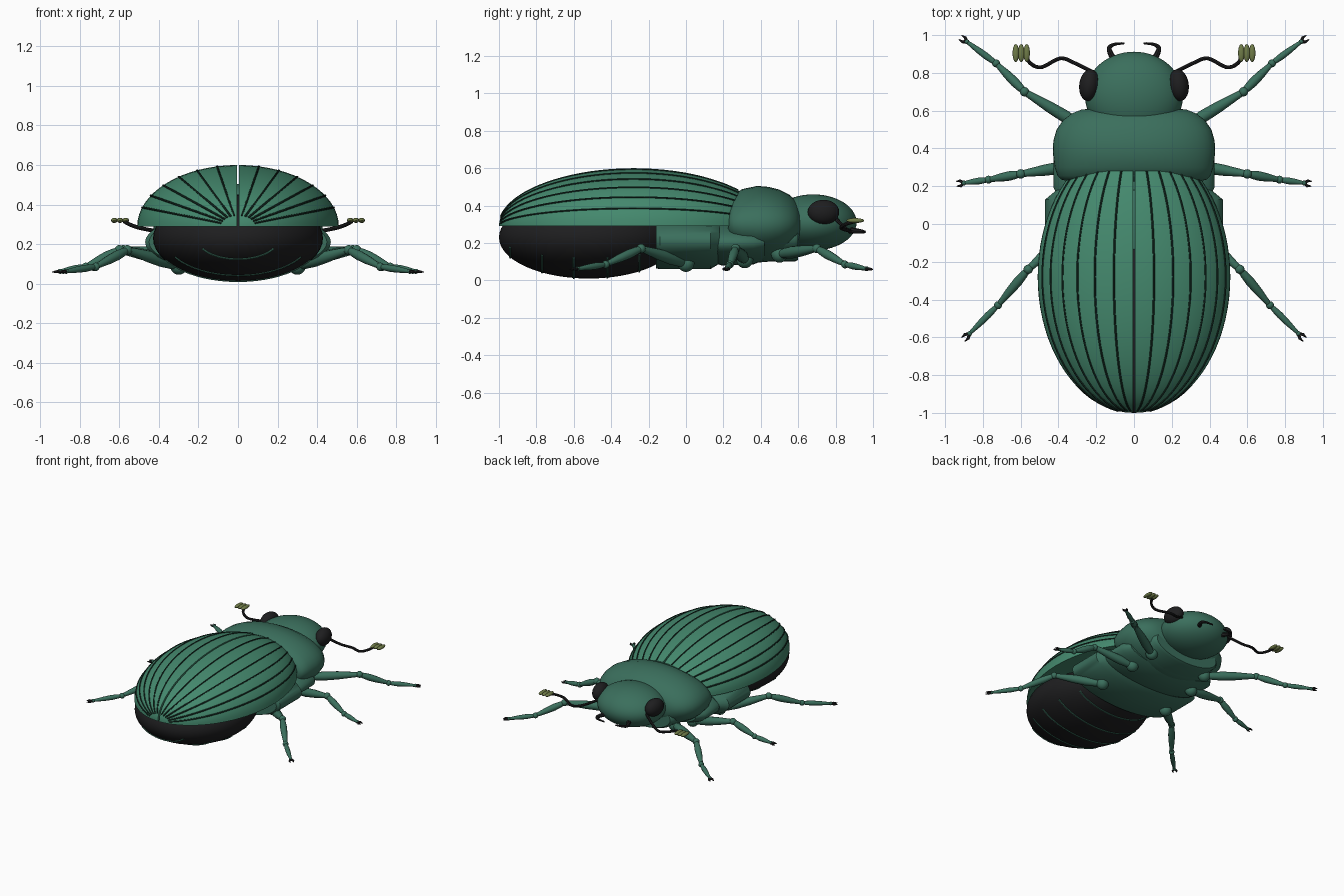
import bpy, bmesh, math
from mathutils import Vector, Matrix

if "Cube" in bpy.data.objects:
    bpy.data.objects.remove(bpy.data.objects["Cube"])


def material(name, rgb):
    m = bpy.data.materials.new(name)
    m.diffuse_color = (*rgb, 1)
    m.use_nodes = True
    m.node_tree.nodes["Principled BSDF"].inputs["Base Color"].default_value = m.diffuse_color
    return m


SHELL = material("shell green", (0.058, 0.25, 0.155))
BODY = material("body green", (0.043, 0.158, 0.108))
GROOVE = material("groove dark green", (0.009, 0.03, 0.02))
BLACK = material("black", (0.013, 0.013, 0.014))
OLIVE = material("olive", (0.16, 0.2, 0.065))


def finish(name, bm, mat, mirror=False, angle=35):
    bmesh.ops.recalc_face_normals(bm, faces=bm.faces)
    me = bpy.data.meshes.new(name)
    bm.to_mesh(me)
    bm.free()
    me.materials.append(mat)
    ob = bpy.data.objects.new(name, me)
    bpy.context.collection.objects.link(ob)
    bpy.ops.object.select_all(action='DESELECT')
    ob.select_set(True)
    bpy.context.view_layer.objects.active = ob
    bpy.ops.object.shade_smooth_by_angle(angle=math.radians(angle))
    if mirror:
        ob.modifiers.new("Mirror", 'MIRROR').use_mirror_merge = False
    return ob


def skin(bm, rings):
    """Bridge rings of points and cap both ends."""
    loops = [[bm.verts.new(p) for p in r] for r in rings]
    n = len(loops[0])
    for a, b in zip(loops, loops[1:]):
        for i in range(n):
            j = (i + 1) % n
            bm.faces.new((a[i], a[j], b[j], b[i]))
    bm.faces.new(loops[0])
    bm.faces.new(loops[-1])


def add_tube(bm, pts, radii, n=8):
    pts = [Vector(p) for p in pts]
    rings = []
    for i, p in enumerate(pts):
        t = (pts[min(i + 1, len(pts) - 1)] - pts[max(i - 1, 0)]).normalized()
        u = t.cross(Vector((0, 0, 1)))
        u = u.normalized() if u.length > 1e-4 else Vector((1, 0, 0))
        v = u.cross(t)
        rings.append([p + radii[i] * (math.cos(a) * u + math.sin(a) * v)
                      for a in (2 * math.pi * k / n for k in range(n))])
    skin(bm, rings)


def add_ball(bm, loc, scale, rot=None, seg=24, rows=14):
    m = Matrix.Translation(loc) @ (rot or Matrix()) @ Matrix.Diagonal((*scale, 1))
    bmesh.ops.create_uvsphere(bm, u_segments=seg, v_segments=rows, radius=1, matrix=m)


def body_section(name, sections, n=48):
    """Elliptical rings along y: (y, half width, centre z, half height)."""
    bm = bmesh.new()
    skin(bm, [[(rx * math.cos(2 * math.pi * k / n), y, zc + rz * math.sin(2 * math.pi * k / n))
               for k in range(n)] for y, rx, zc, rz in sections])
    finish(name, bm, BODY, angle=40)


def smooth_path(pts, steps=5):
    p = [Vector(q) for q in (pts[0], *pts, pts[-1])]
    out = []
    for a, b, c, d in zip(p, p[1:], p[2:], p[3:]):
        for k in range(steps):
            t = k / steps
            out.append(0.5 * (2 * b + (c - a) * t + (2 * a - 5 * b + 4 * c - d) * t ** 2
                              + (3 * b - a - 3 * c + d) * t ** 3))
    return out + [p[-1]]


POLE_Y = Matrix.Rotation(math.pi / 2, 4, 'X')

# Wing cases: quarter ellipsoids, cut flat below, in front and at the seam
WC, WR = Vector((0, -0.28, 0.29)), (0.51, 0.72, 0.31)
bm = bmesh.new()
add_ball(bm, WC, (WR[0], WR[2], WR[1]), POLE_Y, 64, 40)
for co, no in (((0, 0, 0.2901), (0, 0, -1)), ((0, 0.28, 0), (0, 1, 0)), ((0.006, 0, 0), (-1, 0, 0))):
    bmesh.ops.bisect_plane(bm, geom=bm.verts[:] + bm.edges[:] + bm.faces[:], dist=1e-5,
                           plane_co=co, plane_no=no, clear_outer=True)
    bmesh.ops.holes_fill(bm, edges=[e for e in bm.edges if e.is_boundary])
finish("wing_case", bm, SHELL, True)

# Grooves along the wing cases
bm = bmesh.new()
for k in range(1, 7):
    a = math.radians(12 * k)
    path = []
    for i in range(31):
        t = math.radians(-80 + i * (80 + 51) / 30)
        path.append(WC + Vector((WR[0] * math.cos(t) * math.sin(a), WR[1] * math.sin(t),
                                 WR[2] * math.cos(t) * math.cos(a))))
    add_tube(bm, path, [0.0055] * 31, 6)
finish("wing_groove", bm, GROOVE, True)

# Abdomen with thin belly rings
AC, AR = Vector((0, -0.52, 0.23)), (0.43, 0.48, 0.22)
bm = bmesh.new()
add_ball(bm, AC, (AR[0], AR[2], AR[1]), POLE_Y, 48, 28)
finish("abdomen", bm, BLACK)
bm = bmesh.new()
for y in (-0.94, -0.77, -0.6, -0.42, -0.25):
    s = math.sqrt(1 - ((y - AC.y) / AR[1]) ** 2)
    path = [(AR[0] * s * math.cos(a), y, AC.z + AR[2] * s * math.sin(a))
            for a in (math.radians(-150 + 5 * k) for k in range(25))]
    add_tube(bm, path, [0.006] * 25, 6)
finish("belly_ring", bm, BODY)

# Thorax sections
body_section("rear_thorax", [(-0.16, 0.45, 0.21, 0.145), (-0.14, 0.47, 0.21, 0.15),
                             (0.13, 0.47, 0.21, 0.15), (0.18, 0.41, 0.21, 0.12)])
body_section("middle_thorax", [(0.16, 0.41, 0.2, 0.11), (0.19, 0.425, 0.2, 0.12),
                               (0.36, 0.425, 0.2, 0.115), (0.42, 0.38, 0.2, 0.09)])
body_section("front_breast", [(0.36, 0.32, 0.22, 0.12), (0.58, 0.3, 0.22, 0.12),
                              (0.6, 0.28, 0.22, 0.11)])
body_section("neck_shield", [(0.225, 0.34, 0.3, 0.08), (0.235, 0.385, 0.3, 0.13),
                             (0.255, 0.405, 0.3, 0.16), (0.3, 0.42, 0.3, 0.188),
                             (0.38, 0.43, 0.3, 0.205), (0.44, 0.427, 0.3, 0.2),
                             (0.5, 0.41, 0.3, 0.185), (0.55, 0.375, 0.3, 0.16),
                             (0.585, 0.33, 0.3, 0.13), (0.605, 0.28, 0.3, 0.1),
                             (0.615, 0.2, 0.3, 0.06)])

# Head and eyes
bm = bmesh.new()
add_ball(bm, (0, 0.68, 0.31), (0.26, 0.15, 0.232), POLE_Y, 48, 28)
finish("head", bm, BODY)
bm = bmesh.new()
add_ball(bm, (0.237, 0.735, 0.365), (0.053, 0.085, 0.066), Matrix.Rotation(0.12, 4, 'Z'))
finish("eye", bm, BLACK, True)

# Jaws
bm = bmesh.new()
path = smooth_path([(0.1, 0.86, 0.27), (0.125, 0.905, 0.265), (0.13, 0.935, 0.262),
                    (0.1, 0.952, 0.26), (0.05, 0.957, 0.258)])
add_tube(bm, path, [0.018 - 0.013 * i / (len(path) - 1) for i in range(len(path))])
finish("jaw", bm, BLACK, True)

# Antennae with layered clubs
bm = bmesh.new()
path = smooth_path([(0.21, 0.80, 0.33), (0.31, 0.85, 0.28), (0.39, 0.877, 0.265),
                    (0.49, 0.83, 0.28), (0.55, 0.852, 0.3), (0.575, 0.9, 0.315)])
add_tube(bm, path, [0.01] * len(path))
finish("antenna", bm, BLACK, True)
bm = bmesh.new()
for x in (0.568, 0.597, 0.626):
    add_ball(bm, (x, 0.905, 0.32), (0.017, 0.048, 0.013), None, 14, 10)
finish("antenna_club", bm, OLIVE, True)

# Legs: hip, knee, ankle, foot end, claw tip
LEGS = {
    "front": [(0.25, 0.5, 0.14), (0.58, 0.7, 0.17), (0.73, 0.85, 0.085),
              (0.885, 0.965, 0.062), (0.92, 0.988, 0.058)],
    "middle": [(0.28, 0.315, 0.11), (0.6, 0.265, 0.17), (0.77, 0.235, 0.085),
               (0.9, 0.217, 0.062), (0.94, 0.213, 0.058)],
    "hind": [(0.3, 0.0, 0.09), (0.56, -0.24, 0.17), (0.72, -0.43, 0.085),
             (0.87, -0.58, 0.062), (0.905, -0.612, 0.058)],
}
for label, joints in LEGS.items():
    j = [Vector(p) for p in joints]
    bm = bmesh.new()
    for a, b, r in ((j[0], j[1], 0.033), (j[1], j[2], 0.025), (j[2], j[3], 0.018)):
        ts = (0, 0.15, 0.35, 0.6, 0.85, 1)
        add_tube(bm, [a.lerp(b, t) for t in ts],
                 [r * f for f in (0.6, 0.85, 1, 0.9, 0.65, 0.5)], 12)
    for p, r in zip(j, (0.045, 0.025, 0.021, 0.013)):
        add_ball(bm, p, (r, r, r), None, 14, 10)
    finish(label + "_leg", bm, BODY, True)
    bm = bmesh.new()
    d = (j[4] - j[3]).normalized()
    side = d.cross(Vector((0, 0, 1))).normalized()
    for s in (-1, 1):
        add_tube(bm, [j[3], j[3].lerp(j[4], 0.5) + side * s * 0.014, j[4] + side * s * 0.013],
                 [0.009, 0.008, 0.002], 6)
    finish(label + "_claws", bm, BLACK, True)
